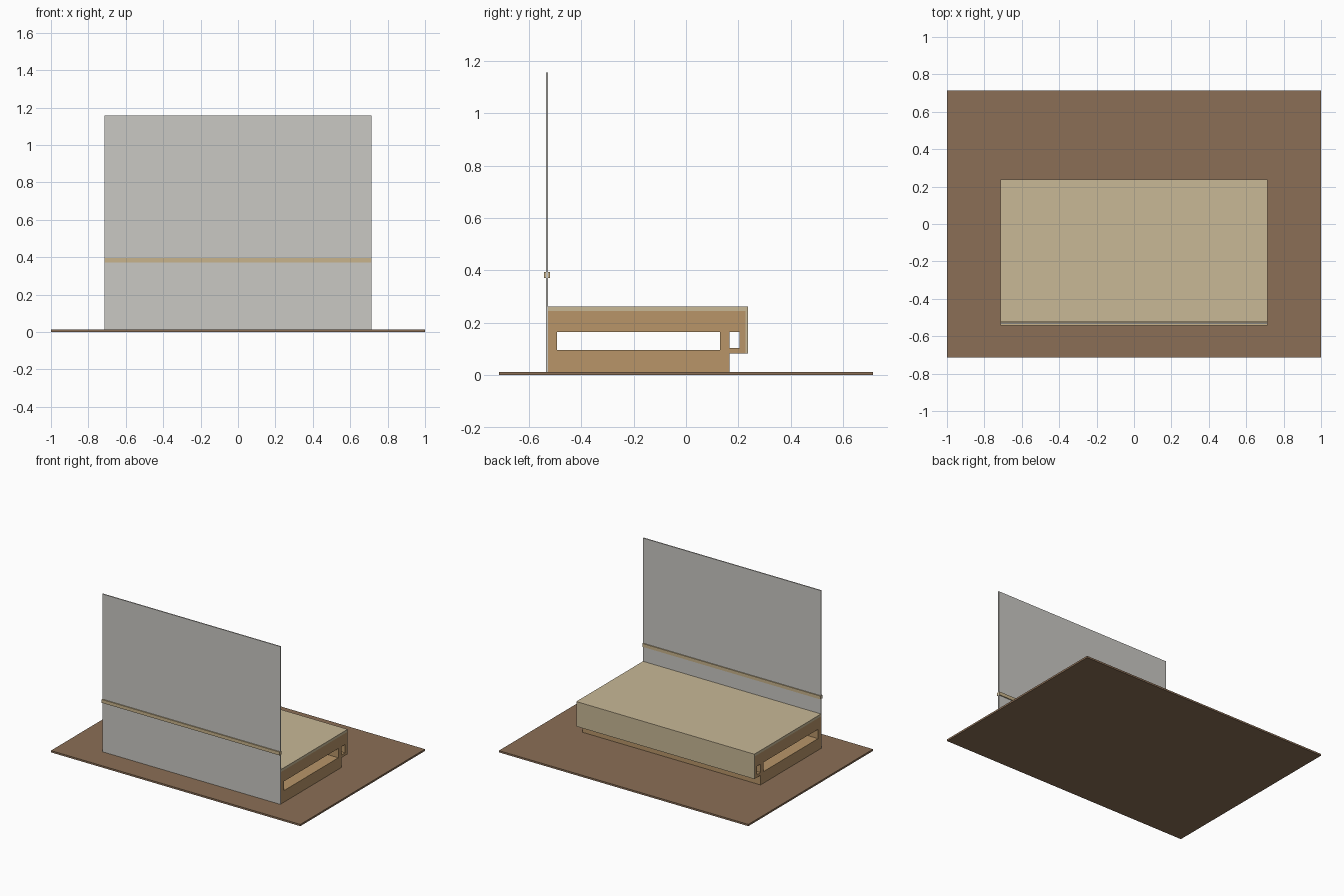
import bpy
from math import pi
from mathutils import Matrix

default = bpy.data.objects.get("Cube")
if default:
    bpy.data.objects.remove(default, do_unlink=True)

HALF = 0.714      # half width of the counter and the wall panel
FLOOR = 0.013     # thickness of the floor sheet


def material(name, r, g, b):
    mat = bpy.data.materials.new(name)
    mat.use_nodes = True
    mat.diffuse_color = (r, g, b, 1)
    mat.node_tree.nodes["Principled BSDF"].inputs["Base Color"].default_value = (r, g, b, 1)
    return mat


brown = material("floor brown", 0.258, 0.159, 0.093)
tan = material("wood tan", 0.479, 0.301, 0.141)
cream = material("cream top", 0.578, 0.479, 0.305)
strip_tan = material("strip beige", 0.578, 0.456, 0.262)
grey = material("panel grey", 0.591, 0.578, 0.546)


def rect(y0, y1, z0, z1):
    return [(y0, z0), (y1, z0), (y1, z1), (y0, z1)]


def extrude_profile(name, loops, half, mat):
    """Extrude a y-z outline along x; any loops after the first are holes."""
    curve = bpy.data.curves.new(name + " profile", "CURVE")
    curve.dimensions = "2D"
    curve.fill_mode = "BOTH"
    curve.extrude = half
    for loop in loops:
        spline = curve.splines.new("POLY")
        spline.points.add(len(loop) - 1)
        for point, (y, z) in zip(spline.points, loop):
            point.co = (y, z, 0, 1)
        spline.use_cyclic_u = True
    helper = bpy.data.objects.new(name + " helper", curve)
    bpy.context.collection.objects.link(helper)
    bpy.context.view_layer.update()
    evaluated = helper.evaluated_get(bpy.context.evaluated_depsgraph_get())
    mesh = bpy.data.meshes.new_from_object(evaluated)
    bpy.data.objects.remove(helper, do_unlink=True)
    # Stand the profile up: its x becomes y, its y becomes z
    mesh.transform(Matrix.Rotation(pi / 2, 4, "Z") @ Matrix.Rotation(pi / 2, 4, "X"))
    mesh.materials.clear()
    mesh.materials.append(mat)
    for face in mesh.polygons:
        face.use_smooth = False
        face.material_index = 0
    obj = bpy.data.objects.new(name, mesh)
    bpy.context.collection.objects.link(obj)
    return obj


# Floor sheet
extrude_profile("floor", [rect(-0.714, 0.714, 0, FLOOR)], 1, brown)

# Upright panel with its horizontal strip
extrude_profile("wall_panel", [rect(-0.535, -0.527, FLOOR, 1.157)], HALF, grey)
extrude_profile("wall_strip", [rect(-0.543, -0.52, 0.371, 0.395)], HALF, strip_tan)

# Counter body with a long slot and a small channel under the overhang
body = [(-0.527, FLOOR), (0.166, FLOOR), (0.166, 0.083),
        (0.228, 0.083), (0.228, 0.245), (-0.527, 0.245)]
slot = rect(-0.493, 0.13, 0.097, 0.164)
channel = rect(0.167, 0.205, 0.104, 0.164)
extrude_profile("counter_body", [body, slot, channel], HALF, tan)

# Counter top folding down over the overhang
top = [(-0.527, 0.245), (0.228, 0.245), (0.228, 0.083),
       (0.237, 0.083), (0.237, 0.263), (-0.527, 0.263)]
extrude_profile("counter_top", [top], HALF, cream)
